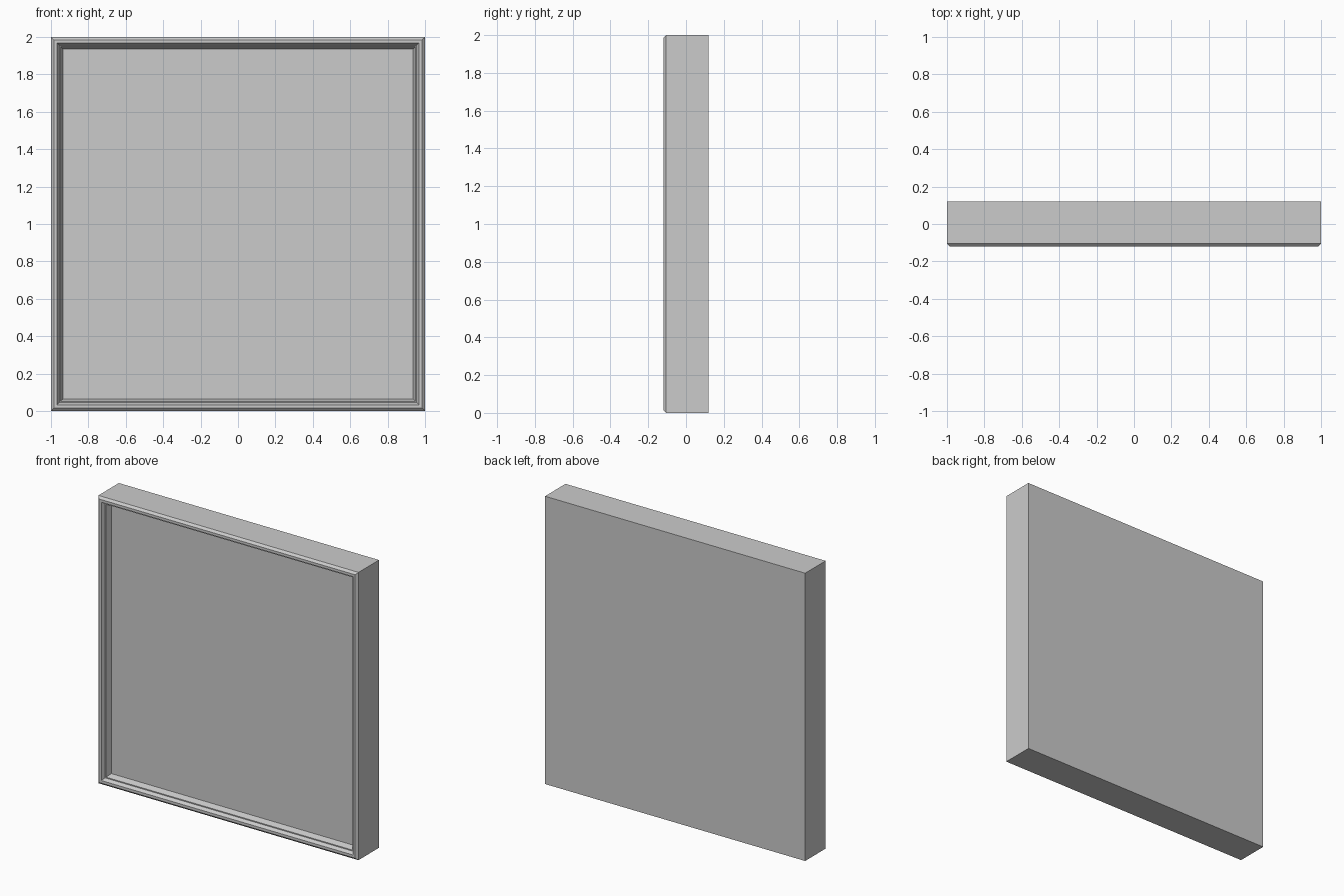
import bpy, bmesh

if "Cube" in bpy.data.objects:
    bpy.data.objects.remove(bpy.data.objects["Cube"])

# inset from the outer edge and depth (y) for each rectangular ring, back to front
PROFILE = [(0, 0.12), (0, -0.105), (0.015, -0.12), (0.033, -0.12),
           (0.045, -0.095), (0.052, -0.095), (0.065, -0.055)]


def ring(bm, inset, y):
    a = 1 - inset
    return [bm.verts.new((sx * a, y, 1 + sz * a))
            for sx, sz in ((-1, -1), (1, -1), (1, 1), (-1, 1))]


# moulded frame with recessed front panel and flat back
bm = bmesh.new()
rings = [ring(bm, i, y) for i, y in PROFILE]
for r0, r1 in zip(rings, rings[1:]):
    for k in range(4):
        n = (k + 1) % 4
        bm.faces.new((r0[k], r0[n], r1[n], r1[k]))
bm.faces.new(rings[0])
bm.faces.new(rings[-1])
bmesh.ops.recalc_face_normals(bm, faces=bm.faces[:])

mesh = bpy.data.meshes.new("framed_panel")
bm.to_mesh(mesh)
bm.free()
obj = bpy.data.objects.new("framed_panel", mesh)
bpy.context.collection.objects.link(obj)
